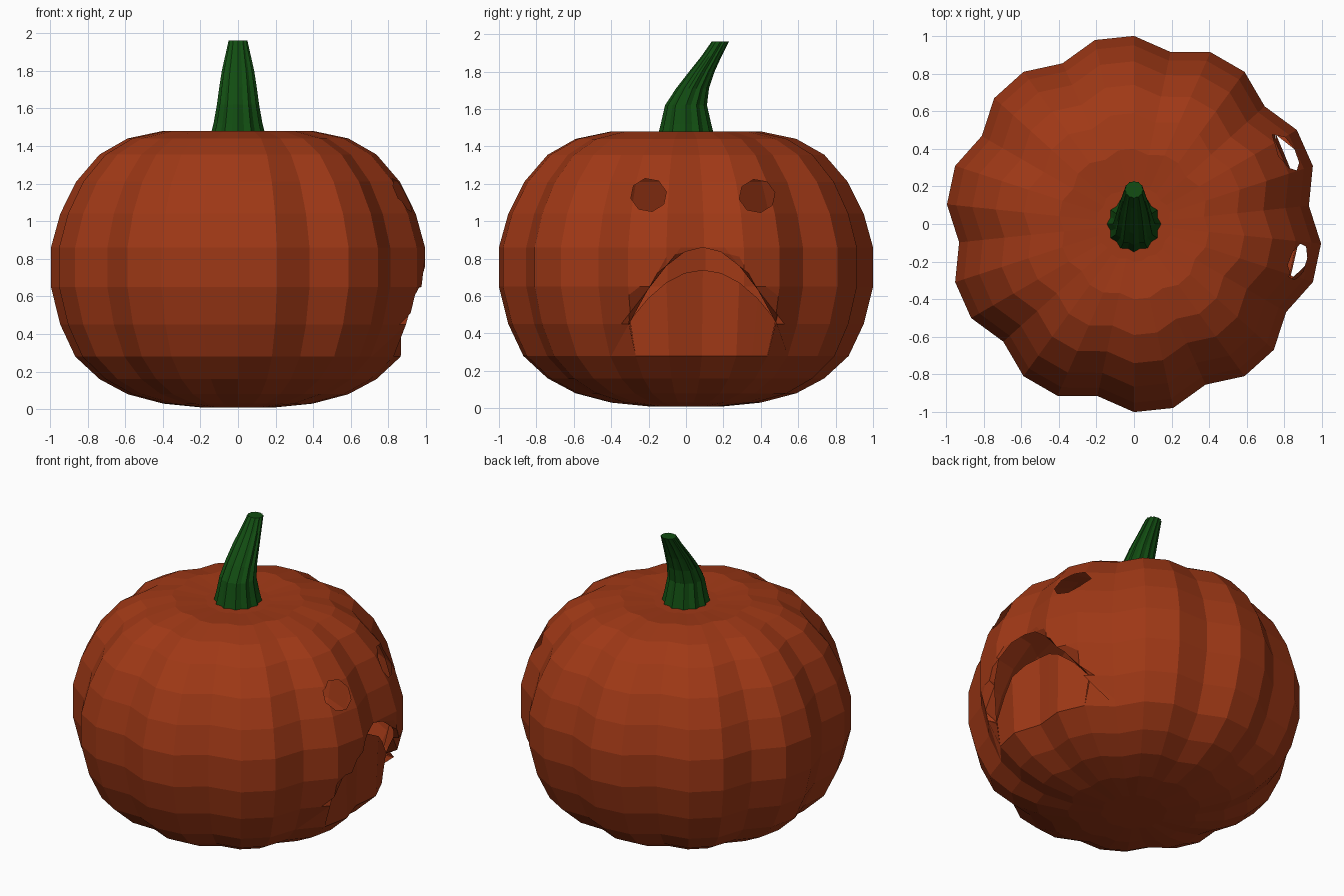
import bpy, bmesh
from math import sin, cos, pi, radians
from mathutils import Vector

if "Cube" in bpy.data.objects:
    bpy.data.objects.remove(bpy.data.objects["Cube"])


def material(name, color):
    m = bpy.data.materials.new(name)
    m.diffuse_color = color
    m.use_nodes = True
    m.node_tree.nodes["Principled BSDF"].inputs["Base Color"].default_value = m.diffuse_color
    return m


def finish(bm, name, mat):
    me = bpy.data.meshes.new(name)
    bm.to_mesh(me)
    bm.free()
    ob = bpy.data.objects.new(name, me)
    bpy.context.collection.objects.link(ob)
    me.materials.append(mat)
    return ob


def loft(bm, rings):
    for a, b in zip(rings, rings[1:]):
        n = len(a)
        for i in range(n):
            bm.faces.new((a[i], a[(i + 1) % n], b[(i + 1) % n], b[i]))


def cut_hole(bm, poly):
    """Cut a convex (y, z) outline through the +x side of the shell."""
    ys, zs = [p[0] for p in poly], [p[1] for p in poly]
    pad = 0.12
    cy, cz = sum(ys) / len(ys), sum(zs) / len(zs)
    planes = []
    for (y0, z0), (y1, z1) in zip(poly, poly[1:] + poly[:1]):
        n = Vector((0, z1 - z0, y0 - y1)).normalized()
        p = Vector((0, y0, z0))
        if n.dot(Vector((0, cy, cz)) - p) > 0:
            n = -n
        planes.append((p, n))
    for p, n in planes:
        faces = []
        for f in bm.faces:
            c = f.calc_center_median()
            if (c.x > 0.4 and min(ys) - pad < c.y < max(ys) + pad
                    and min(zs) - pad < c.z < max(zs) + pad):
                faces.append(f)
        geom = set(faces)
        for f in faces:
            geom.update(f.edges)
            geom.update(f.verts)
        bmesh.ops.bisect_plane(bm, geom=list(geom), dist=1e-4, plane_co=p, plane_no=n)
    inside = []
    for f in bm.faces:
        c = f.calc_center_median()
        if c.x > 0.4 and all(n.dot(c - p) < 0 for p, n in planes):
            inside.append(f)
    bmesh.ops.delete(bm, geom=inside, context='FACES')


orange = material("orange skin", (0.35, 0.04, 0.008, 1))
green = material("green stem", (0.006, 0.075, 0.006, 1))

# Body: ten-lobed shell, every third column is a groove
SIDES = 30
JAW_Z, JAW_R = 0.28, 0.87
profile = [(0.20, 0.01), (0.40, 0.03), (0.59, 0.08), (0.74, 0.16), (JAW_R, JAW_Z),
           (0.95, 0.45), (1.0, 0.65), (1.0, 0.86), (0.95, 1.04), (0.865, 1.21),
           (0.74, 1.355), (0.59, 1.44), (0.40, 1.48), (0.20, 1.465)]


def column(i, r):
    a = radians(6 + 12 * i)
    k = 0.935 if i % 3 == 0 else 1.0
    return r * k * cos(a), r * k * sin(a)


bm = bmesh.new()
rings = [[bm.verts.new((*column(i, r), z)) for i in range(SIDES)] for r, z in profile]
loft(bm, rings)
bm.faces.new(rings[0][::-1])
bm.faces.new(rings[-1])

# Eye holes
for y, z in ((-0.2, 1.14), (0.38, 1.135)):
    cut_hole(bm, [(y + 0.097 * cos(2 * pi * k / 8 + 0.2), z + 0.09 * sin(2 * pi * k / 8 + 0.2))
                  for k in range(8)])

# Mouth opening: arch above the jaw ring
jaw = [Vector((*column(i, JAW_R), JAW_Z)) for i in range(-2, 3)]
MID, HALF = 0.09, 0.39
arch = [(MID + HALF * t, 0.86 - 0.40 * t * t) for t in [1 - k / 4 for k in range(9)]]
cut_hole(bm, [(jaw[0].y, JAW_Z), (jaw[-1].y, JAW_Z)] + arch)

# Press the lip edge inward towards the corners
lip = {v for e in bm.edges if e.is_boundary for v in e.verts if JAW_Z + 0.01 < v.co.z < 0.9}
for v in lip:
    z = v.co.z
    v.co.x -= 0.075 * min((0.86 - z) / 0.4, (z - JAW_Z) / 0.18)

# Jaw panel: rises from the ring and stops short of the lip
low = []
for a, b in zip(jaw, jaw[1:]):
    low += [a, (a + b) / 2]
low.append(jaw[-1])
bottom = [bm.verts.new(p) for p in low]
top = []
for k, p in enumerate(low):
    t = k / 4 - 1
    top.append(bm.verts.new((p.x + 0.01 - 0.01 * t * t, MID + HALF * t, 0.74 - 0.27 * t * t)))
for k in range(8):
    bm.faces.new((bottom[k], bottom[k + 1], top[k + 1], top[k]))
finish(bm, "pumpkin_body", orange)

# Stem: ribbed tube leaning towards +y
path = [(0.0, 1.46, 0.145, 0.15), (0.0, 1.52, 0.13, 0.135), (0.0, 1.62, 0.112, 0.112),
        (0.035, 1.71, 0.1, 0.088), (0.085, 1.80, 0.086, 0.068), (0.135, 1.88, 0.068, 0.054),
        (0.183, 1.96, 0.05, 0.046)]
bm = bmesh.new()
rings = []
for y, z, rx, ry in path:
    ring = []
    for i in range(24):
        a = 2 * pi * i / 24
        k = 1.0 if i % 2 == 0 else 0.9
        ring.append(bm.verts.new((rx * k * cos(a), y + ry * k * sin(a), z)))
    rings.append(ring)
loft(bm, rings)
bm.faces.new(rings[0][::-1])
bm.faces.new(rings[-1])
finish(bm, "stem", green)
